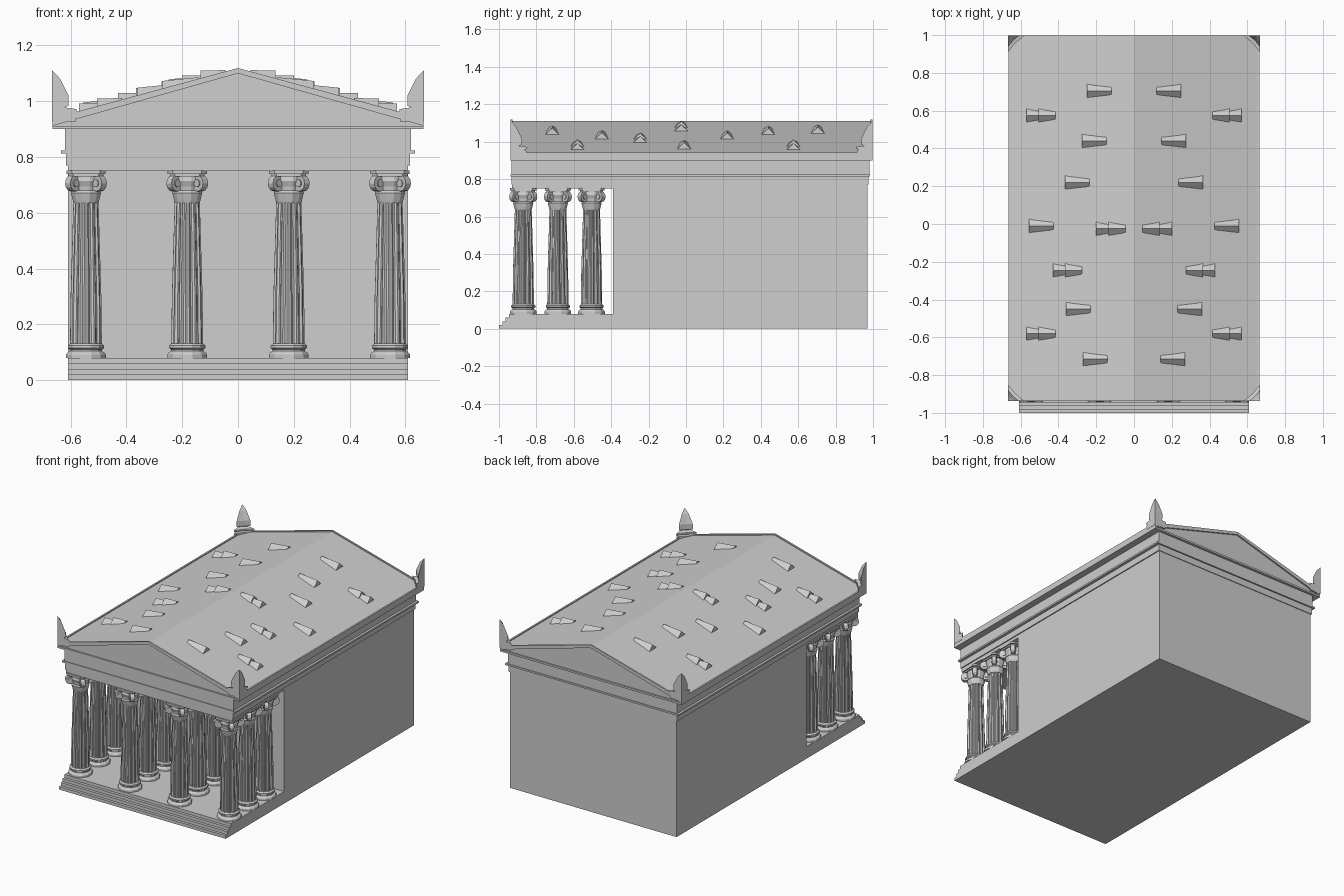
import bpy, bmesh, math
from mathutils import Vector, Matrix

if "Cube" in bpy.data.objects:
    bpy.data.objects.remove(bpy.data.objects["Cube"])

stone = bpy.data.materials.new("pale_stone")
stone.use_nodes = True
GREY = (0.62, 0.62, 0.62, 1)
stone.diffuse_color = GREY
stone.node_tree.nodes["Principled BSDF"].inputs["Base Color"].default_value = GREY


def finish(name, bm):
    bmesh.ops.recalc_face_normals(bm, faces=bm.faces)
    mesh = bpy.data.meshes.new(name)
    bm.to_mesh(mesh)
    bm.free()
    mesh.materials.append(stone)
    obj = bpy.data.objects.new(name, mesh)
    bpy.context.collection.objects.link(obj)
    return obj


def loft(bm, rings):
    """Skin a stack of equal-length point rings and cap both ends."""
    loops = [[bm.verts.new(p) for p in ring] for ring in rings]
    n = len(loops[0])
    for low, high in zip(loops, loops[1:]):
        for i in range(n):
            j = (i + 1) % n
            bm.faces.new((low[i], low[j], high[j], high[i]))
    bm.faces.new(loops[0][::-1])
    bm.faces.new(loops[-1])


def box(bm, x, y0, y1, z0, z1):
    loft(bm, [[(-x, y0, z), (x, y0, z), (x, y1, z), (-x, y1, z)] for z in (z0, z1)])


def prism_y(bm, outline, y0, y1):
    loft(bm, [[(x, y, z) for x, z in outline] for y in (y0, y1)])


def circle(r, z, sides):
    step = math.tau / sides
    return [(r * math.cos((i + .5) * step), r * math.sin((i + .5) * step), z)
            for i in range(sides)]


# Main hall
bm = bmesh.new()
box(bm, .61, -.39, .97, 0, .755)
finish("hall", bm)

# Porch floor with front steps
bm = bmesh.new()
for k in range(4):
    box(bm, .61, -1 + .018 * k, -.39, .02 * k, .02 * (k + 1))
finish("porch_steps", bm)

# Stepped beam bands above the columns
bm = bmesh.new()
for x, y0, y1, z0, z1 in ((.61, -.93, .97, .75, .77), (.617, -.932, .975, .77, .813),
                          (.635, -.937, .985, .813, .824), (.62, -.932, .98, .824, .9)):
    box(bm, x, y0, y1, z0, z1)
finish("entablature", bm)

# Roof body, gable frames and eave rims
EAVE, EDGE, RIDGE = .665, .932, 1.112
SLOPE = (RIDGE - EDGE) / EAVE


def roof_z(x):
    return RIDGE - SLOPE * abs(x)


bm = bmesh.new()
prism_y(bm, [(-EAVE, .9), (EAVE, .9), (EAVE, EDGE), (0, RIDGE), (-EAVE, EDGE)], -.927, .987)
finish("roof", bm)

bm = bmesh.new()
for y0, y1 in ((-.938, -.927), (.987, .997)):
    prism_y(bm, [(-EAVE, .9), (EAVE, .9), (EAVE, .912), (-EAVE, .912)], y0, y1)
    rake = [(-EAVE, .912), (-EAVE, EDGE + .007), (0, RIDGE + .007),
            (EAVE, EDGE + .007), (EAVE, .912), (0, RIDGE - .012)]
    prism_y(bm, rake, y0, y1)
finish("gable_frames", bm)

bm = bmesh.new()
for s in (-1, 1):
    prism_y(bm, [(s * EAVE, .93), (s * EAVE, .941), (s * .654, .941), (s * .654, .93)],
            -.938, .997)
finish("eave_rims", bm)

# Raised tent-shaped roof tiles, wide end toward the eave
SINGLE = ((.25, .705), (.275, .44), (.365, .22), (.555, -.01), (.36, -.45), (.27, -.715))
DOUBLE = ((.57, .575), (.2, -.025), (.43, -.245), (.57, -.58))


def tent(bm, side, outer, y, length):
    rings = []
    for x, half, rise in ((outer, .04, .034), (outer - length, .025, .012)):
        z = roof_z(x)
        rings.append([(side * x, y - half, z - .004), (side * x, y + half, z - .004),
                      (side * x, y, z + rise)])
    loft(bm, rings)


bm = bmesh.new()
for side in (-1, 1):
    for x, y in SINGLE:
        tent(bm, side, x, y, .13)
    for x, y in DOUBLE:
        tent(bm, side, x, y, .085)
        tent(bm, side, x - .065, y, .09)
finish("roof_tiles", bm)

# Leaf ornaments folded around the four roof corners: (height, leg width)
LEAF = ((.925, .085), (.95, .085), (.957, .075), (.962, .088), (.972, .088), (.978, .045),
        (.984, .06), (1.02, .06), (1.05, .045), (1.08, .03), (1.11, .002))
bm = bmesh.new()
for sx in (-1, 1):
    for sy, cy in ((-1, -.938), (1, .998)):
        cx = sx * .667
        loft(bm, [[(cx, cy, z), (cx - sx * w, cy, z), (cx - sx * w * .45, cy - sy * w * .45, z),
                   (cx, cy - sy * w, z)] for z, w in LEAF])
finish("corner_ornaments", bm)


# One column: moulded base, fluted shaft, capital with four diagonal scrolls
def fluted(r, z, flutes=12):
    pattern = (1, 1, .88, .88)
    n = flutes * 4
    return [(r * pattern[i % 4] * math.cos(math.tau * i / n),
             r * pattern[i % 4] * math.sin(math.tau * i / n), z) for i in range(n)]


bm = bmesh.new()
BASE = ((.074, .08), (.074, .092), (.069, .099), (.06, .104), (.06, .11),
        (.067, .115), (.067, .124), (.058, .132))
loft(bm, [circle(r, z, 12) for r, z in BASE])
loft(bm, [fluted(r, z) for r, z in ((.057, .13), (.055, .3), (.045, .64))])
CAP = ((.046, .635), (.049, .645), (.056, .672), (.05, .68), (.052, .695),
       (.06, .715), (.055, .738))
loft(bm, [circle(r, z, 12) for r, z in CAP])
for half, z0, z1 in ((.062, .73, .739), (.07, .739, .752)):
    cut = half * .72
    outline = [(half, -cut), (half, cut), (cut, half), (-cut, half),
               (-half, cut), (-half, -cut), (-cut, -half), (cut, -half)]
    loft(bm, [[(x, y, z) for x, y in outline] for z in (z0, z1)])
for k in range(4):
    turn = Matrix.Rotation(math.pi / 4 + k * math.pi / 2, 4, 'Z')
    upright = Matrix.Rotation(math.pi / 2, 4, 'X')
    for radius, depth in ((.029, .026), (.014, .034)):
        bmesh.ops.create_cone(bm, cap_ends=True, segments=12, radius1=radius, radius2=radius,
                              depth=depth, matrix=turn @ Matrix.Translation((.064, 0, .706)) @ upright)
first = finish("column", bm)

# Three rows of four columns share the same mesh
spots = [(x, y) for y in (-.87, -.685, -.505) for x in (-.545, -.182, .182, .545)]
first.location = (*spots[0], 0)
for x, y in spots[1:]:
    copy = bpy.data.objects.new("column", first.data)
    copy.location = (x, y, 0)
    bpy.context.collection.objects.link(copy)
